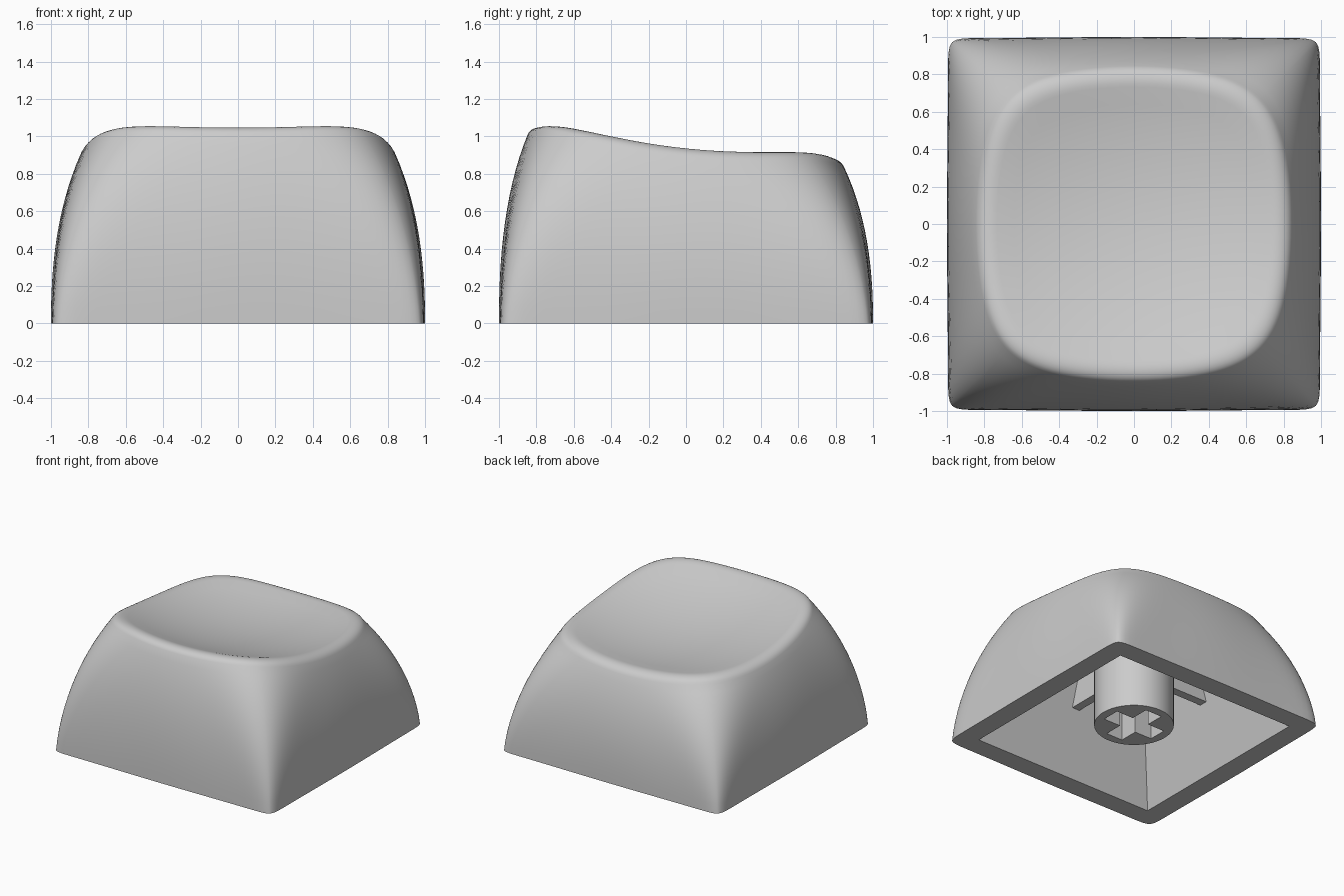
import bpy, bmesh
from math import cos, sin, pi, radians

cube = bpy.data.objects.get("Cube")
if cube:
    bpy.data.objects.remove(cube, do_unlink=True)

GREY = (0.6, 0.6, 0.6, 1)
mat = bpy.data.materials.new("grey plastic")
mat.use_nodes = True
mat.diffuse_color = GREY
mat.node_tree.nodes["Principled BSDF"].inputs["Base Color"].default_value = GREY


def make_object(name, bm):
    bmesh.ops.recalc_face_normals(bm, faces=bm.faces[:])
    mesh = bpy.data.meshes.new(name)
    bm.to_mesh(mesh)
    bm.free()
    mesh.materials.append(mat)
    obj = bpy.data.objects.new(name, mesh)
    bpy.context.collection.objects.link(obj)
    return obj


def smooth(obj):
    bpy.ops.object.select_all(action='DESELECT')
    obj.select_set(True)
    bpy.context.view_layer.objects.active = obj
    bpy.ops.object.shade_smooth_by_angle(angle=radians(30))


# Ring directions, packed more tightly towards the four corners
OCT = 16
directions = []
for q in range(4):
    for k in range(-OCT, OCT):
        u = k / OCT
        swing = pi / 4 * abs(u) ** 1.8 * (1 if u > 0 else -1)
        directions.append(pi / 4 + q * pi / 2 + swing)


def outline(half, inv_n):
    """Rounded square with bowed sides; inv_n = 0 is a sharp square."""
    pts = []
    for a in directions:
        c, s = abs(cos(a)), abs(sin(a))
        m = max(c, s)
        r = half / m
        if inv_n > 0:
            n = 1 / inv_n
            r /= ((c / m) ** n + (s / m) ** n) ** inv_n
            r *= 1 - 0.17 * inv_n * sin(2 * a) ** 2
        pts.append((r * cos(a), r * sin(a)))
    return pts


def dish(x, y):
    """Height of the scooped, tilted top."""
    return 0.852 - 0.105 * y + 0.2 * y * y + 0.15 * x * x


# Shell: one loft from the cavity ceiling, round the base, up to the dish
BASE_N, TOP_N, DROP, RIM = 0.033, 0.26, 0.07, 0.845
rings = []
for half, z in ((0.61, 0.75), (0.83, 0)):
    rings.append([(x, y, z) for x, y in outline(half, 0)])

STEPS = 14
for i in range(STEPS + 1):
    t = i / STEPS
    pts = outline(1 - (1 - RIM) * t ** 2.3, BASE_N + (TOP_N - BASE_N) * t ** 1.3)
    rings.append([(x, y, t * (dish(x, y) - DROP)) for x, y in pts])

for i in range(1, 8):
    a = radians(20 + 10 * i)
    pts = outline(RIM - 0.12 * (cos(radians(20)) - cos(a)), TOP_N)
    fall = DROP * (1 - sin(a)) / (1 - sin(radians(20)))
    rings.append([(x, y, dish(x, y) - fall) for x, y in pts])

for i in range(8, 0, -1):
    rings.append([(x, y, dish(x, y)) for x, y in outline(0.08 * i, TOP_N)])

bm = bmesh.new()
loops = [[bm.verts.new(p) for p in ring] for ring in rings]
count = len(directions)
for low, high in zip(loops, loops[1:]):
    for i in range(count):
        j = (i + 1) % count
        bm.faces.new((low[i], low[j], high[j], high[i]))
bm.faces.new(loops[0])
centre = bm.verts.new((0, 0, dish(0, 0)))
for i in range(count):
    bm.faces.new((loops[-1][i], loops[-1][(i + 1) % count], centre))
smooth(make_object("keycap_shell", bm))


def prism(points, z0, z1):
    bm = bmesh.new()
    face = bm.faces.new([bm.verts.new((x, y, z0)) for x, y in points])
    top = bmesh.ops.extrude_face_region(bm, geom=[face])["geom"]
    for v in top:
        if isinstance(v, bmesh.types.BMVert):
            v.co.z = z1
    return bm


# Stem: round post with a cross-shaped socket
circle = [(0.3 * cos(2 * pi * i / 64), 0.3 * sin(2 * pi * i / 64)) for i in range(64)]
stem = make_object("stem", prism(circle, 0.07, 0.77))
L, W = 0.23, 0.075
cross = []
for q in range(4):
    c, s = round(cos(q * pi / 2)), round(sin(q * pi / 2))
    for x, y in ((L, -W), (L, W), (W, W)):
        cross.append((c * x - s * y, s * x + c * y))
cutter = make_object("socket_cutter", prism(cross, -0.1, 0.5))
cutter.hide_render = True
cut = stem.modifiers.new("socket", 'BOOLEAN')
cut.operation = 'DIFFERENCE'
cut.solver = 'EXACT'
cut.object = cutter
graph = bpy.context.evaluated_depsgraph_get()
stem_mesh = bpy.data.meshes.new_from_object(stem.evaluated_get(graph))
stem.modifiers.clear()
stem.data = stem_mesh
bpy.data.objects.remove(cutter, do_unlink=True)
smooth(stem)

# Ribs: four thin webs from the stem to the cavity walls
for q, side in enumerate(("left", "back", "right", "front")):
    bm = bmesh.new()
    profile = ((0.28, 0.51), (0.69, 0.51), (0.62, 0.76), (0.28, 0.76))
    face = bm.faces.new([bm.verts.new((x, -0.035, z)) for x, z in profile])
    for v in bmesh.ops.extrude_face_region(bm, geom=[face])["geom"]:
        if isinstance(v, bmesh.types.BMVert):
            v.co.y = 0.035
    rib = make_object("rib_" + side, bm)
    rib.rotation_euler.z = q * pi / 2
